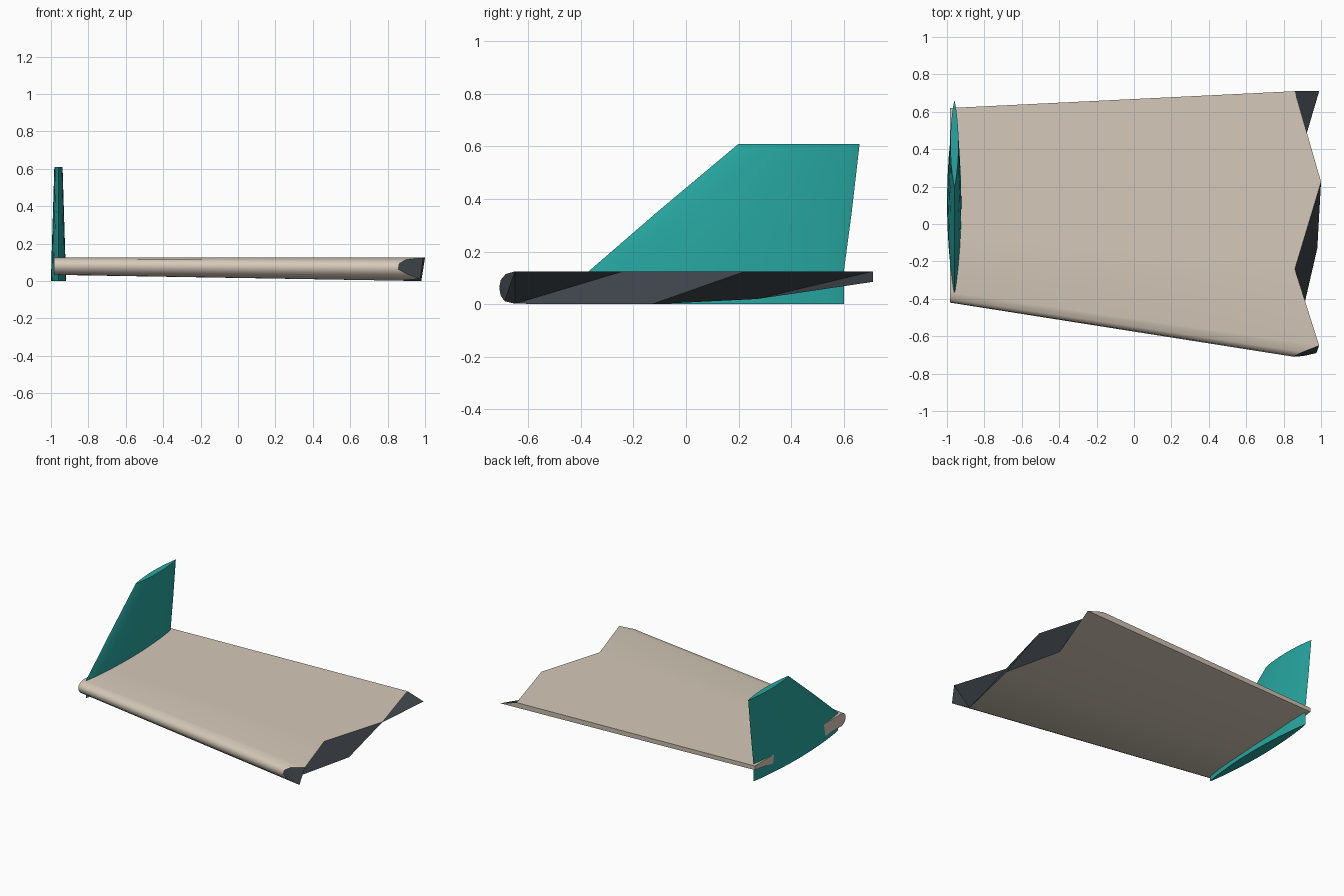
import bpy, bmesh, math

if "Cube" in bpy.data.objects:
    bpy.data.objects.remove(bpy.data.objects["Cube"])


def material(name, rgb):
    m = bpy.data.materials.new(name)
    m.diffuse_color = (*rgb, 1)
    m.use_nodes = True
    m.node_tree.nodes["Principled BSDF"].inputs["Base Color"].default_value = m.diffuse_color
    return m


TAN = material("warm beige", (0.66, 0.58, 0.48))
DARK = material("charcoal", (0.045, 0.055, 0.065))
TEAL = material("teal", (0.02, 0.38, 0.35))


def finish(bm, name, mats, angle):
    bmesh.ops.recalc_face_normals(bm, faces=bm.faces)
    me = bpy.data.meshes.new(name)
    bm.to_mesh(me)
    bm.free()
    ob = bpy.data.objects.new(name, me)
    bpy.context.collection.objects.link(ob)
    for m in mats:
        me.materials.append(m)
    bpy.ops.object.select_all(action='DESELECT')
    ob.select_set(True)
    bpy.context.view_layer.objects.active = ob
    bpy.ops.object.shade_smooth_by_angle(angle=math.radians(angle))
    return ob


# Wing panel: jagged outline of the torn end (x, y, z), lofted to a smaller root
torn = [(.86, .71, .125), (1, .225, .125), (.86, -.24, .125), (.99, -.65, .125),
        (.90, -.685, .115), (.86, -.704, .093), (.855, -.71, .064), (.91, -.705, .034),
        (.975, -.69, .012), (.86, -.65, .002), (.98, -.13, 0), (.86, .27, .02),
        (.99, .71, .085)]
ROOT_X, ROOT_LE, CHORD, TOP, SHRINK = -.985, -.42, 1.04, .125, .735


def root_point(x, y, z):
    lead = min(ROOT_LE - .156 * (x - ROOT_X), y)
    trail = min(.71, .62 + .0488 * (x - ROOT_X))
    c = (y - lead) / (trail - lead)
    return ROOT_X, ROOT_LE + c * CHORD, TOP - (TOP - z) * SHRINK


bm = bmesh.new()
end = [bm.verts.new(p) for p in torn]
root = [bm.verts.new(root_point(*p)) for p in torn]
n = len(torn)
for i in range(n):
    j = (i + 1) % n
    bm.faces.new((end[i], end[j], root[j], root[i]))
bm.faces.new(root)
# Dark torn facets
strips = [(0, 1, 10, 11), (1, 2, 9, 10), (2, 3, 9), (3, 8, 9), (0, 11, 12)]
strips += [(i, i + 1, 8) for i in range(3, 7)]
for s in strips:
    bm.faces.new([end[i] for i in s]).material_index = 1
wing = finish(bm, "wing_panel", (TAN, DARK), 50)
for p in wing.data.polygons:
    if p.material_index == 1:
        p.use_smooth = False

# Upright fin: lens-shaped sections (z, front y, back y, half width)
sections = [(0, -.37, .60, .04), (.125, -.37, .60, .037),
            (.35, -.11, .63, .030), (.61, .20, .66, .022)]
STEPS = 12
bm = bmesh.new()
rings = []
for z, y0, y1, w in sections:
    ring = []
    for k in range(2 * STEPS):
        a = math.pi * k / STEPS
        t = (1 - math.cos(a)) / 2
        half = w * abs(math.sin(math.pi * t)) ** .75
        side = 1 if k < STEPS else -1
        ring.append(bm.verts.new((-.96 + side * half, y0 + t * (y1 - y0), z)))
    rings.append(ring)
for a, b in zip(rings, rings[1:]):
    for k in range(2 * STEPS):
        j = (k + 1) % (2 * STEPS)
        bm.faces.new((a[k], a[j], b[j], b[k]))
bm.faces.new(rings[0])
bm.faces.new(rings[-1])
finish(bm, "upright_fin", (TEAL,), 40)
